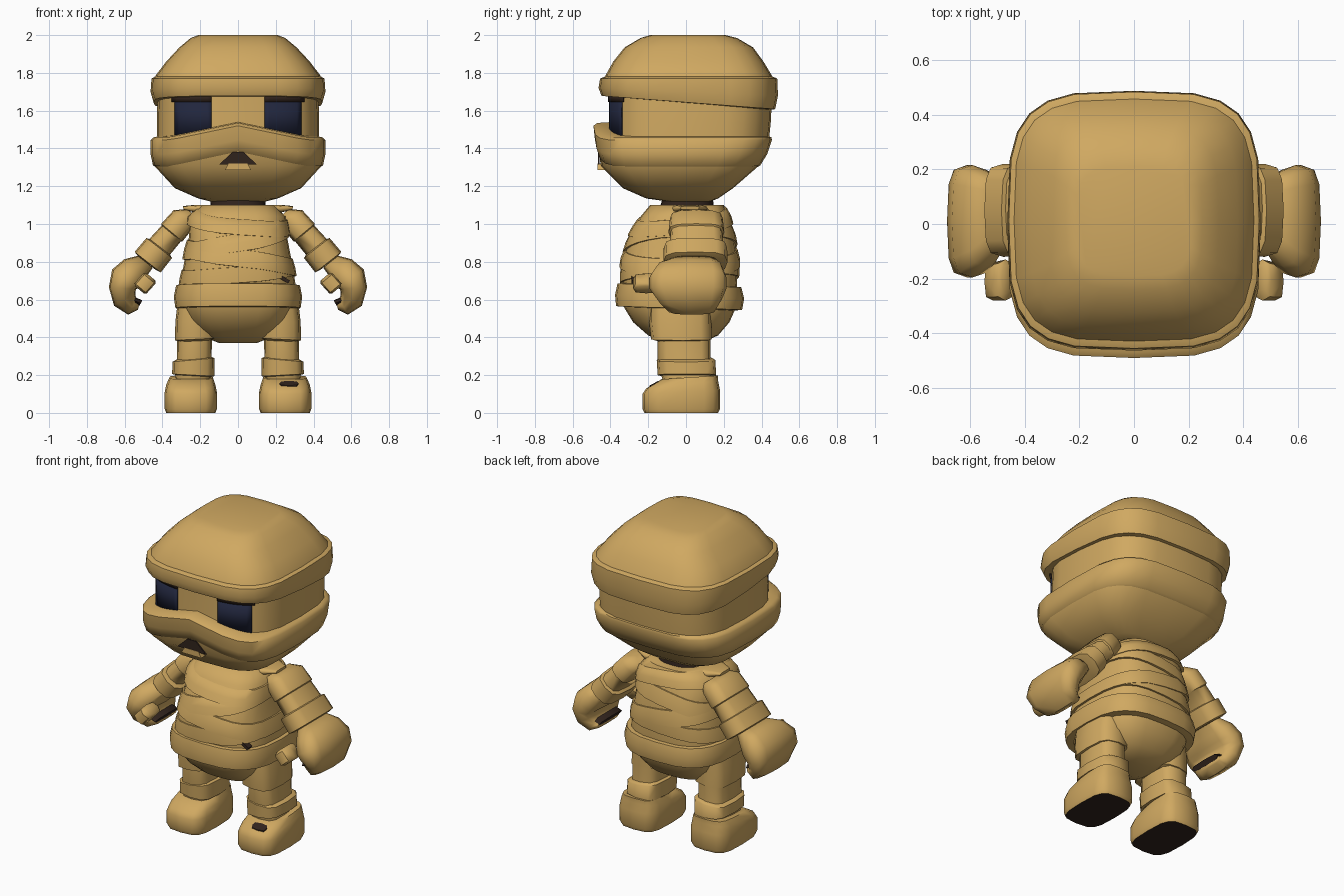
import bpy, bmesh, math
from mathutils import Vector

cube = bpy.data.objects.get("Cube")
if cube:
    bpy.data.objects.remove(cube, do_unlink=True)


def material(name, rgb):
    m = bpy.data.materials.new(name)
    m.use_nodes = True
    m.diffuse_color = (*rgb, 1)
    bsdf = m.node_tree.nodes["Principled BSDF"]
    bsdf.inputs["Base Color"].default_value = (*rgb, 1)
    bsdf.inputs["Roughness"].default_value = 0.9
    return m


BANDAGE = material("bandage tan", (0.63, 0.395, 0.12))
NAVY = material("eye navy", (0.015, 0.019, 0.046))
DARK = material("dark brown", (0.03, 0.017, 0.012))


def finish(name, bm, mats, angle=55):
    bmesh.ops.recalc_face_normals(bm, faces=bm.faces)
    mesh = bpy.data.meshes.new(name)
    bm.to_mesh(mesh)
    bm.free()
    for m in mats:
        mesh.materials.append(m)
    ob = bpy.data.objects.new(name, mesh)
    bpy.context.collection.objects.link(ob)
    bpy.ops.object.select_all(action='DESELECT')
    ob.select_set(True)
    bpy.context.view_layer.objects.active = ob
    bpy.ops.object.shade_smooth_by_angle(angle=math.radians(angle))
    return ob


def ring(center, u, v, n=16, e=0.6):
    """Rounded-square ring spanned by the half axes u and v."""
    pts = []
    for i in range(n):
        a = math.tau * i / n
        c, s = math.cos(a), math.sin(a)
        cu = math.copysign(abs(c) ** e, c) if abs(c) > 1e-6 else 0
        cv = math.copysign(abs(s) ** e, s) if abs(s) > 1e-6 else 0
        pts.append(Vector(center) + Vector(u) * cu + Vector(v) * cv)
    return pts


def skin(name, rings, mats=(BANDAGE,), sx=1, base_mat=0):
    """Closed surface through equal-sized rings, optionally mirrored in x."""
    bm = bmesh.new()
    loops = [[bm.verts.new((p.x * sx, p.y, p.z)) for p in r] for r in rings]
    n = len(loops[0])
    for lo, hi in zip(loops, loops[1:]):
        for i in range(n):
            bm.faces.new((lo[i], lo[(i + 1) % n], hi[(i + 1) % n], hi[i]))
    bm.faces.new(loops[0]).material_index = base_mat
    bm.faces.new(loops[-1])
    return finish(name, bm, mats)


def level(z, rx, front, back, e=0.55, tilt_y=0):
    return ring((0, (front + back) / 2, z), (rx, 0, 0),
                (0, (back - front) / 2, tilt_y), 24, e)


# Head: jaw, recessed face, brow band and crown
skin("jaw", [level(*r) for r in (
    (1.12, .15, -.10, .13), (1.135, .21, -.21, .17), (1.19, .335, -.335, .25),
    (1.31, .445, -.453, .388), (1.44, .45, -.46, .435))])
skin("face", [level(1.42, .43, -.405, .437, .6), level(1.55, .43, -.402, .45, .6),
              level(1.69, .425, -.40, .455, .6)])
skin("brow_band", [level(1.638, .40, -.38, .43, tilt_y=-.035),
                   level(1.643, .447, -.447, .472, tilt_y=-.035),
                   level(1.70, .463, -.463, .487, tilt_y=-.02),
                   level(1.77, .458, -.455, .483), level(1.78, .44, -.43, .46)])
skin("crown", [level(*r) for r in (
    (1.76, .445, -.435, .465), (1.785, .437, -.427, .455), (1.86, .38, -.385, .41),
    (1.935, .31, -.325, .355), (1.985, .25, -.24, .27), (2.0, .21, -.19, .21))])

# Cheek wrap lifts to a peak over the mouth
cheek = [level(1.285, .40, -.41, .35), level(1.31, .45, -.46, .393),
         level(1.37, .463, -.482, .43), level(1.445, .463, -.49, .455),
         level(1.46, .445, -.47, .452), level(1.465, .41, -.39, .43)]
for loop in cheek:
    for p in loop:
        if p.y < -.2:
            p.z += .075 * max(0, 1 - abs(p.x) / .36)
skin("cheek_wrap", cheek)


def prism(name, outline, y0, y1, mat):
    bm = bmesh.new()
    face = bm.faces.new([bm.verts.new((x, y0, z)) for x, z in outline])
    out = bmesh.ops.extrude_face_region(bm, geom=[face])["geom"]
    bmesh.ops.translate(bm, vec=(0, y1 - y0, 0),
                        verts=[g for g in out if isinstance(g, bmesh.types.BMVert)])
    return finish(name, bm, (mat,))


prism("mouth", ((-.10, 1.315), (.10, 1.315), (.03, 1.38), (-.03, 1.38)), -.458, -.466, DARK)
prism("lower_lip", ((-.07, 1.285), (.07, 1.285), (.05, 1.32), (-.05, 1.32)), -.42, -.468, BANDAGE)
prism("belly_gap", ((.215, .715), (.225, .73), (.275, .70), (.265, .685)), -.25, -.288, DARK)


# Eyes and their dark upper lids: thin curved plates following the face
def face_plate(name, x0, x1, z0, z1, out, mat, sx):
    bm = bmesh.new()
    columns = []
    for i in range(9):
        x = x0 + (x1 - x0) * i / 8
        y = .022 - out - .425 * (1 - (x / .43) ** (2 / .6)) ** .3
        columns.append([bm.verts.new((x * sx, y, z)) for z in (z0, z1)])
    for a, b in zip(columns, columns[1:]):
        bm.faces.new((a[0], b[0], b[1], a[1]))
    ob = finish(name, bm, (mat,))
    mod = ob.modifiers.new("thickness", 'SOLIDIFY')
    mod.thickness = .008
    mod.offset = 0


# Torso and its slanted wraps
BODY = ((.37, .10, -.10, .08), (.41, .20, -.20, .17), (.48, .26, -.28, .23),
        (.57, .30, -.335, .27), (.68, .305, -.34, .27), (.80, .285, -.34, .275),
        (.93, .26, -.30, .255), (1.04, .255, -.24, .225), (1.10, .19, -.19, .20))
skin("torso", [level(*r, e=.7) for r in BODY])
skin("neck", [level(1.08, .15, -.14, .15, e=.8), level(1.15, .14, -.12, .14, e=.8)], (DARK,))


def body_point(a, z, out):
    z = min(max(z, BODY[0][0]), BODY[-1][0])
    lo, hi = next((p, q) for p, q in zip(BODY, BODY[1:]) if z <= q[0])
    t = (z - lo[0]) / (hi[0] - lo[0])
    _, rx, f, b = [p + (q - p) * t for p, q in zip(lo, hi)]
    return level(z, rx + out, f - out, b + out, e=.7)[a]


def wrap(name, z0, z1, slope, bow=0, out=.018):
    """Bandage loop hugging the torso; slope tips it sideways, bow front to back."""
    loops = []
    for t, o in ((0, -.02), (.04, out), (.5, out), (.96, out * .6), (1, -.02)):
        zs = [z0 + (z1 - z0) * t + slope * math.cos(math.tau * i / 24)
              + bow * math.sin(math.tau * i / 24) for i in range(24)]
        loops.append([body_point(i, z, o) for i, z in enumerate(zs)])
    skin(name, loops)


wrap("belt", .55, .68, 0, -.01, .038)
wrap("waist_wrap", .70, .79, .03, .015, .010)
wrap("belly_wrap", .77, .87, -.05, 0, .013)
wrap("chest_wrap", .87, .97, .06, .02, .012)
wrap("shoulder_wrap", .97, 1.06, -.03, .03, .016)


def limb(name, rows, sx, n=12, mat=BANDAGE):
    """Rows hold x, z, y centre, in-plane half width, depth, and slope of the cut."""
    loops = []
    for x, z, y, t, w, deg in rows:
        a = math.radians(deg)
        loops.append(ring((x, y, z), (t * math.cos(a), 0, t * math.sin(a)), (0, w, 0), n))
    skin(name, loops, (mat,), sx)


for side, sx in (("left", 1), ("right", -1)):
    face_plate(side + "_eye", .14, .335, 1.465, 1.66, .004, NAVY, sx)
    face_plate(side + "_eye_lid", .14, .35, 1.645, 1.685, .008, DARK, sx)

    # Arm, cuff and curled hand
    limb(side + "_upper_arm", ((.235, 1.05, .05, .045, .10, 40), (.287, 1.028, .055, .070, .14, 40),
                               (.35, .955, .055, .073, .148, 40), (.353, .95, .055, .066, .138, 40),
                               (.44, .85, .055, .07, .145, 40)), sx)
    limb(side + "_cuff", ((.413, .878, .05, .068, .14, 38), (.417, .873, .05, .086, .168, 38),
                          (.478, .798, .05, .088, .17, 38), (.482, .793, .05, .06, .14, 38)), sx)
    limb(side + "_hand", ((.49, .80, .04, .05, .12, 40), (.545, .765, .02, .075, .175, 40),
                          (.59, .715, .01, .088, .205, 30), (.612, .66, .01, .072, .205, 5),
                          (.60, .60, .02, .065, .17, -30), (.56, .558, .03, .044, .13, -60),
                          (.525, .565, .03, .02, .11, -75)), sx)
    limb(side + "_fist_gap", ((.515, .58, .02, .018, .115, -60),
                              (.55, .595, .02, .018, .115, -60)), sx, 8, DARK)
    limb(side + "_thumb", ((.46, .72, -.20, .03, .05, 40), (.47, .71, -.205, .042, .075, 40),
                           (.515, .66, -.21, .042, .07, 40), (.522, .652, -.21, .03, .05, 40)), sx, 8)

    # Shoulder flap
    limb(side + "_shoulder_flap", ((.15, 1.085, .02, .015, .10, 90), (.22, 1.08, .02, .022, .09, 80),
                                   (.29, 1.085, .02, .01, .05, 80)), sx)

    # Leg, ankle wrap and foot
    limb(side + "_thigh", ((.21, .58, -.03, .11, .165, 0), (.222, .48, -.03, .11, .165, 0),
                           (.225, .39, -.025, .108, .16, -3), (.225, .38, -.02, .08, .13, -3)), sx)
    limb(side + "_shin", ((.23, .40, -.01, .092, .14, 0), (.232, .27, -.01, .092, .14, 0),
                          (.24, .16, .01, .095, .13, 0)), sx)
    limb(side + "_ankle_wrap", ((.235, .195, .005, .09, .13, 3), (.237, .20, .005, .112, .155, 3),
                                (.235, .28, 0, .112, .155, -5), (.235, .29, 0, .092, .14, -5)), sx)
    foot = [ring((x, y, z), (rx, 0, 0), (0, ry, slope), 16, .55) for x, y, z, rx, ry, slope in (
        (.25, -.025, 0, .13, .195, 0), (.25, -.025, .02, .138, .205, 0),
        (.25, -.025, .11, .138, .205, .01), (.25, -.02, .15, .13, .19, .02),
        (.248, .02, .188, .115, .15, .01))]
    skin(side + "_foot", foot, (BANDAGE, DARK), sx, base_mat=1)

# Dark tear on the left toe
skin("toe_tear", [ring((.27, -.17, z), (.05, 0, 0), (0, .022, .012), 8)
                  for z in (.149, .157)], (DARK,))
